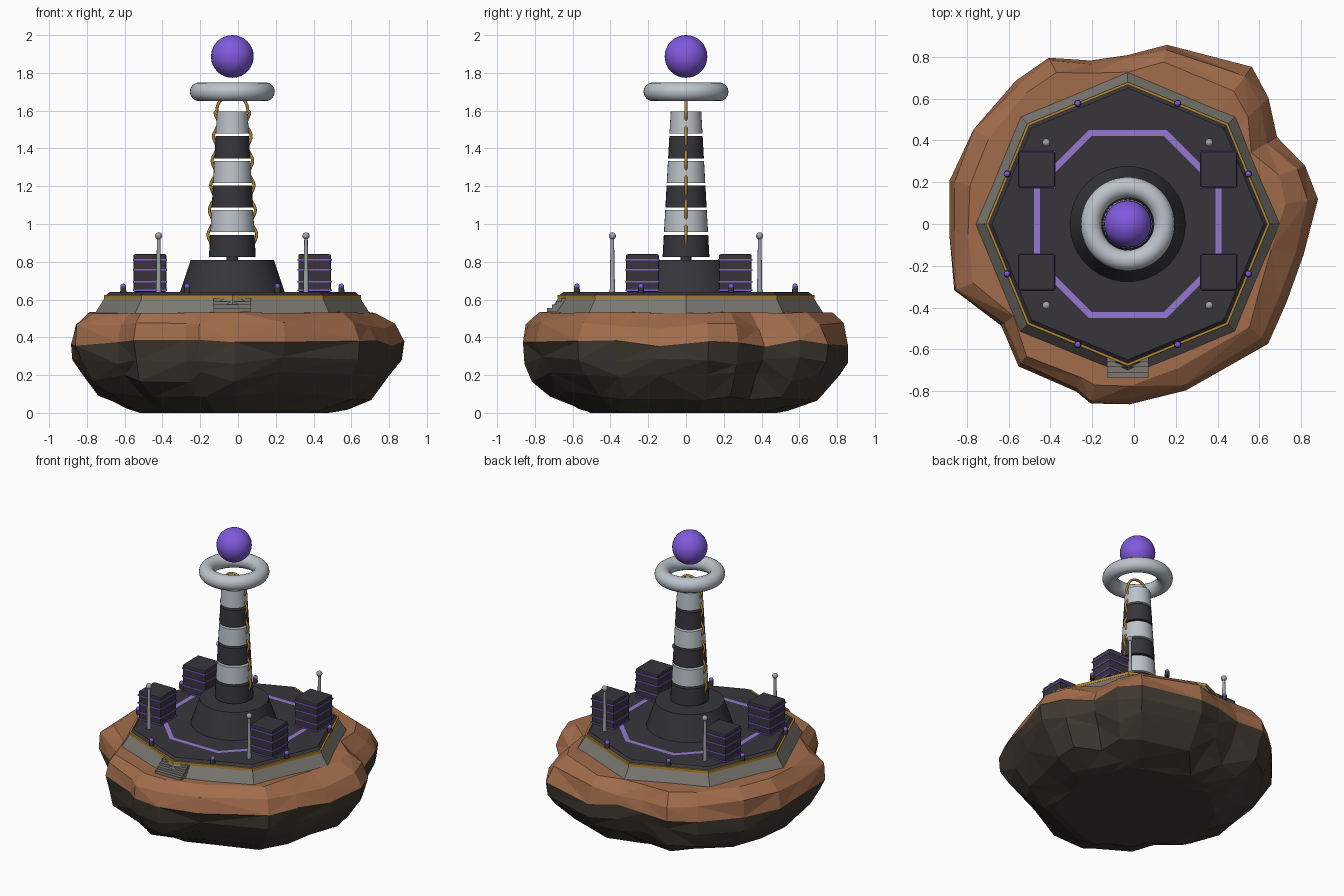
import bpy, bmesh, math, random
from mathutils import Vector

random.seed(4)
if "Cube" in bpy.data.objects:
    bpy.data.objects.remove(bpy.data.objects["Cube"])

CX = -0.03      # centre line of the tower and deck
DECK = 0.64     # deck surface height


def material(name, r, g, b):
    m = bpy.data.materials.new(name)
    m.use_nodes = True
    m.diffuse_color = (r, g, b, 1)
    m.node_tree.nodes["Principled BSDF"].inputs["Base Color"].default_value = (r, g, b, 1)
    return m


SOIL = material("brown soil", 0.36, 0.15, 0.07)
STONE = material("dark stone", 0.05, 0.04, 0.03)
CONCRETE = material("concrete", 0.2, 0.19, 0.17)
DARK = material("charcoal", 0.038, 0.036, 0.044)
LIGHT = material("pale grey", 0.5, 0.55, 0.6)
PURPLE = material("purple glow", 0.22, 0.1, 0.72)
LAVENDER = material("lavender paint", 0.3, 0.19, 0.65)
GOLD = material("gold", 0.45, 0.24, 0.03)
STEEL = material("steel", 0.36, 0.37, 0.39)


def finish(name, mat, smooth=False):
    ob = bpy.context.object
    ob.name = name
    ob.data.materials.append(mat)
    if smooth:
        bpy.ops.object.shade_smooth_by_angle(angle=math.radians(40))
    return ob


def cone(name, mat, x, y, z0, z1, r0, r1, sides=32, turn=0.0):
    bpy.ops.mesh.primitive_cone_add(vertices=sides, radius1=r0, radius2=r1, depth=z1 - z0,
                                    location=(x, y, (z0 + z1) / 2), rotation=(0, 0, turn))
    return finish(name, mat, sides > 8)


def ball(name, mat, x, y, z, r, segments=16):
    bpy.ops.mesh.primitive_uv_sphere_add(segments=segments, ring_count=segments // 2,
                                         radius=r, location=(x, y, z))
    return finish(name, mat, True)


def box(name, mat, x, y, z, sx, sy, sz, bevel=0.0):
    bpy.ops.mesh.primitive_cube_add(size=1, location=(x, y, z))
    bpy.context.object.scale = (sx, sy, sz)
    bpy.ops.object.transform_apply(location=False, rotation=False)
    ob = finish(name, mat)
    if bevel:
        mod = ob.modifiers.new("bevel", "BEVEL")
        mod.width = bevel
        mod.segments = 2
    return ob


def mesh_object(name, bm, *mats):
    bmesh.ops.recalc_face_normals(bm, faces=bm.faces)
    me = bpy.data.meshes.new(name)
    bm.to_mesh(me)
    bm.free()
    for m in mats:
        me.materials.append(m)
    ob = bpy.data.objects.new(name, me)
    bpy.context.collection.objects.link(ob)
    return ob


# Floating rock: irregular outline lofted through scaled rings, soil above stone
outline = [(-.03, .82), (.16, .87), (.57, .76), (.65, .61), (.69, .42), (.83, .28), (.89, .12),
           (.82, -.15), (.74, -.38), (.65, -.58), (.25, -.8), (-.02, -.87), (-.21, -.87),
           (-.28, -.81), (-.56, -.69), (-.64, -.49), (-.87, -.32), (-.89, -.05), (-.89, .21),
           (-.78, .46), (-.57, .69), (-.41, .8), (-.21, .79)]
# height, scale, height jitter, scale jitter
rings = [(0, .56, 0, .03), (.02, .64, .01, .03), (.09, .81, .025, .03), (.19, .91, .03, .03),
         (.28, .97, .025, .02), (.37, .99, .02, .006), (.46, .97, .02, .015), (.53, .9, .004, .02)]
SEAM = 5
bm = bmesh.new()
loops = []
for i, (z, s, dz, ds) in enumerate(rings):
    loop = []
    for x, y in outline:
        k = s + random.uniform(-ds, ds)
        if i > SEAM:   # the right-hand side slopes away more gently
            k -= (i - SEAM) * 0.05 * max(0, x)
        loop.append(bm.verts.new((x * k, y * k, max(0, z + random.uniform(-dz, dz)))))
    loops.append(loop)
n = len(outline)
for i in range(len(rings) - 1):
    a, b = loops[i], loops[i + 1]
    for j in range(n):
        k = (j + 1) % n
        if random.random() < 0.5:
            tris = ((a[j], a[k], b[k]), (a[j], b[k], b[j]))
        else:
            tris = ((a[j], a[k], b[j]), (a[k], b[k], b[j]))
        for t in tris:
            bm.faces.new(t).material_index = 0 if i >= SEAM else 1
top = bm.verts.new((CX, 0, 0.535))
base = bm.verts.new((0, 0, 0))
for j in range(n):
    bm.faces.new((loops[-1][j], loops[-1][(j + 1) % n], top)).material_index = 0
    bm.faces.new((loops[0][(j + 1) % n], loops[0][j], base)).material_index = 1
mesh_object("floating_rock", bm, SOIL, STONE)

# Octagonal platform, gold rim and deck
cone("platform_base", CONCRETE, CX, 0, 0.5, 0.61, 0.745, 0.675, 8)
cone("gold_rim", GOLD, CX, 0, 0.605, 0.625, 0.68, 0.68, 8)
cone("deck", DARK, CX, 0, 0.62, DECK, 0.673, 0.65, 8)

# Entrance steps
for i in range(4):
    depth = 0.13 - 0.025 * i
    box("entrance_step", CONCRETE, CX, -0.605 - depth / 2, 0.545 + 0.018 * i,
        0.2, depth, 0.02)

# Painted octagon line on the deck
bm = bmesh.new()
inner, outer = [[bm.verts.new((CX + r * math.cos(a), r * math.sin(a), DECK + 0.004))
                 for a in [math.pi / 8 + math.pi / 4 * k for k in range(8)]]
                for r in (0.455, 0.487)]
for k in range(8):
    m = (k + 1) % 8
    bm.faces.new((inner[k], outer[k], outer[m], inner[m]))
bmesh.ops.solidify(bm, geom=bm.faces[:], thickness=0.005)
mesh_object("deck_line", bm, LAVENDER)

# Edge lights around the deck
for k in range(8):
    a = math.pi / 8 + k * math.pi / 4
    x, y = CX + 0.625 * math.cos(a), 0.625 * math.sin(a)
    cone("edge_light_post", DARK, x, y, DECK - 0.005, DECK + 0.025, 0.017, 0.014, 12)
    ball("edge_light", PURPLE, x, y, DECK + 0.03, 0.015, 12)

# Crates with glowing bands, and antennas
for sx in (-1, 1):
    for sy in (-1, 1):
        x, y = CX + sx * 0.436, 0.015 + sy * 0.246
        box("crate", DARK, x, y, 0.74, 0.174, 0.174, 0.2, 0.008)
        for z in (0.648, 0.695, 0.757, 0.812):
            box("crate_band", PURPLE, x, y, z, 0.181, 0.181, 0.008)
        x, y = CX + sx * 0.39, sy * 0.39
        cone("antenna", STEEL, x, y, DECK - 0.005, 0.93, 0.014, 0.009, 12)
        ball("antenna_tip", STEEL, x, y, 0.937, 0.019)

# Tower pedestal and stacked tapering segments
cone("tower_pedestal", DARK, CX, 0, DECK - 0.005, 0.81, 0.278, 0.22, 48)


def tower_radius(z):
    return 0.124 - (z - 0.825) * 0.056


cone("tower_foot", DARK, CX, 0, 0.805, 0.83, 0.03, 0.03)
for i in range(6):
    z0 = 0.826 + i * 0.1305
    z1 = z0 + 0.117
    cone("tower_segment", LIGHT if i % 2 else DARK, CX, 0, z0, z1,
         tower_radius(z0), tower_radius(z1))

# Cable weaving up one side, over the top and down the other
side = []
for i in range(61):
    z = 0.89 + i * 0.7 / 60
    wave = math.cos((z - 0.945) / 0.1305 * math.tau)
    side.append(Vector((tower_radius(z) + 0.001 + 0.011 * wave, 0, z)))
arch = [Vector((0.082 * math.cos(t), 0, 1.6 + 0.085 * math.sin(t)))
        for t in [math.pi * k / 16 for k in range(17)]]
path = side + arch + [Vector((-p.x, 0, p.z)) for p in reversed(side)]
curve = bpy.data.curves.new("tower_cable", "CURVE")
curve.dimensions = "3D"
curve.bevel_depth = 0.008
curve.bevel_resolution = 2
curve.use_fill_caps = True
spline = curve.splines.new("POLY")
spline.points.add(len(path) - 1)
for point, p in zip(spline.points, path):
    point.co = (p.x + CX, p.y, p.z, 1)
curve.materials.append(GOLD)
bpy.context.collection.objects.link(bpy.data.objects.new("tower_cable", curve))

# Hovering ring and orb
bpy.ops.mesh.primitive_torus_add(major_segments=48, minor_segments=16, major_radius=0.175,
                                 minor_radius=0.05, location=(CX, 0, 1.7))
finish("hover_ring", LIGHT, True)
ball("energy_orb", PURPLE, CX, 0, 1.887, 0.113, 32)
